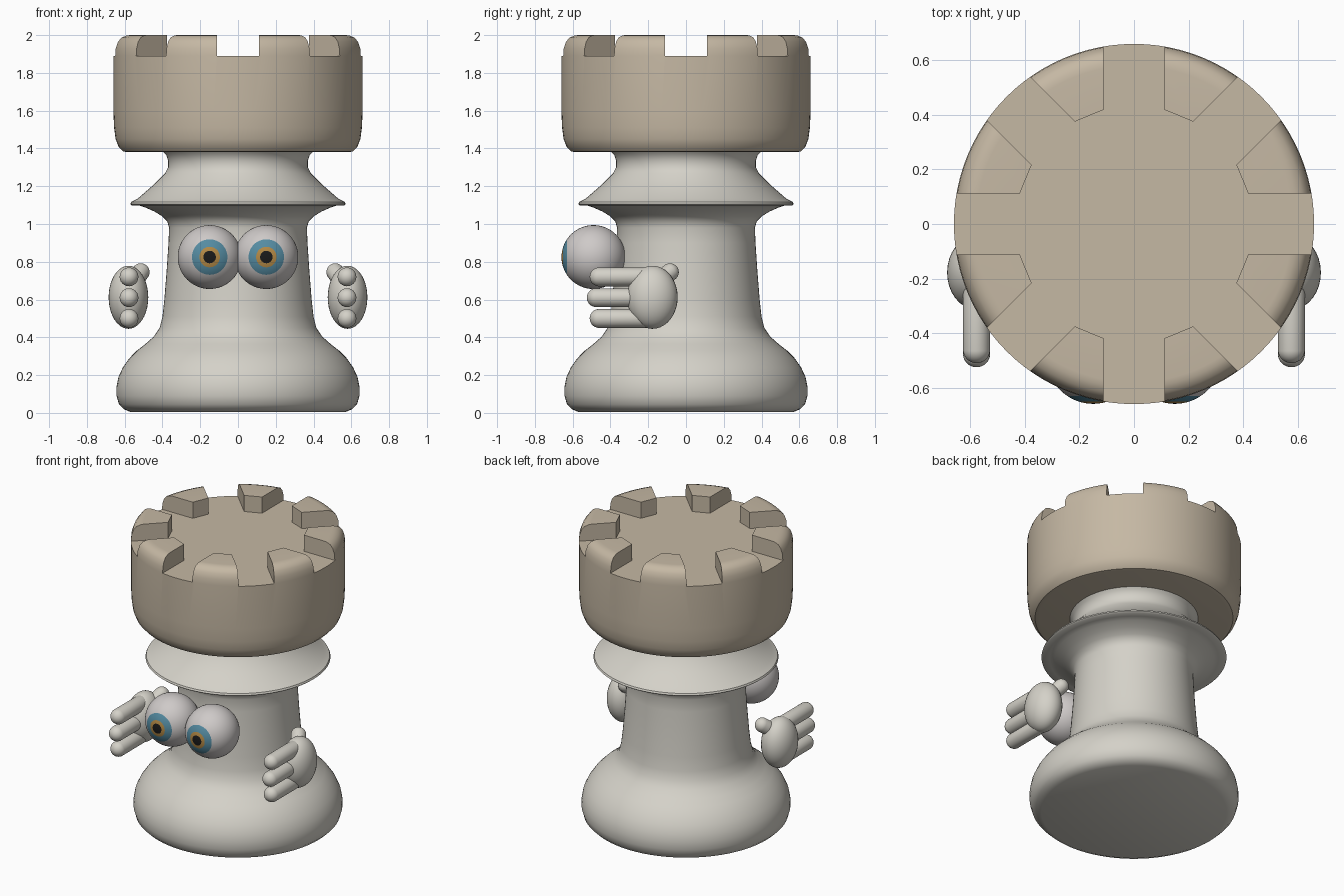
import bpy, bmesh, math
from mathutils import Vector, Matrix

if "Cube" in bpy.data.objects:
    bpy.data.objects.remove(bpy.data.objects["Cube"])


def material(name, rgb):
    m = bpy.data.materials.new(name)
    m.diffuse_color = (*rgb, 1)
    m.use_nodes = True
    m.node_tree.nodes["Principled BSDF"].inputs["Base Color"].default_value = m.diffuse_color
    return m


STONE = material("stone", (0.66, 0.64, 0.58))
TAN = material("tan_stone", (0.56, 0.48, 0.37))
WHITE = material("eye_white", (0.62, 0.59, 0.58))
BLUE = material("iris_blue", (0.09, 0.26, 0.36))
GOLD = material("iris_gold", (0.45, 0.25, 0.06))
BLACK = material("pupil_black", (0.01, 0.01, 0.01))


def finish(name, bm, mats, angle=40):
    bmesh.ops.recalc_face_normals(bm, faces=bm.faces)
    me = bpy.data.meshes.new(name)
    bm.to_mesh(me)
    bm.free()
    ob = bpy.data.objects.new(name, me)
    bpy.context.collection.objects.link(ob)
    for m in mats:
        me.materials.append(m)
    if angle:
        smooth(ob, angle)
    return ob


def smooth(ob, angle):
    bpy.ops.object.select_all(action='DESELECT')
    ob.select_set(True)
    bpy.context.view_layer.objects.active = ob
    bpy.ops.object.shade_smooth_by_angle(angle=math.radians(angle))


def lathe(name, profile, mat, steps=96, angle=40):
    # closed solid of revolution from (radius, z) points
    bm = bmesh.new()
    rings = [[bm.verts.new((r * math.cos(2 * math.pi * i / steps),
                            r * math.sin(2 * math.pi * i / steps), z))
              for i in range(steps)] for r, z in profile]
    for a, b in zip(rings, rings[1:]):
        for i in range(steps):
            j = (i + 1) % steps
            bm.faces.new((a[i], a[j], b[j], b[i]))
    bm.faces.new(rings[0])
    bm.faces.new(rings[-1])
    return finish(name, bm, [mat], angle)


def capsule(bm, p, q, r):
    # sphere whose upper half is stretched from p to q
    p, q = Vector(p), Vector(q)
    d = q - p
    vs = bmesh.ops.create_uvsphere(bm, u_segments=24, v_segments=15, radius=r)["verts"]
    for v in vs:
        if v.co.z > 0:
            v.co.z += d.length
    rot = Vector((0, 0, 1)).rotation_difference(d).to_matrix().to_4x4()
    bmesh.ops.transform(bm, matrix=Matrix.Translation(p) @ rot, verts=vs)


# body: flared base, column and collar
lathe("body", [
    (0.57, 0.005), (0.605, 0.02), (0.63, 0.045), (0.643, 0.09), (0.643, 0.14),
    (0.633, 0.19), (0.61, 0.24), (0.575, 0.29), (0.535, 0.33), (0.49, 0.365),
    (0.445, 0.405), (0.415, 0.45), (0.40, 0.51), (0.39, 0.60), (0.378, 0.75),
    (0.368, 0.90), (0.365, 0.98), (0.375, 1.015), (0.40, 1.04), (0.44, 1.065),
    (0.49, 1.087), (0.52, 1.097), (0.56, 1.097), (0.57, 1.105), (0.565, 1.117),
    (0.53, 1.135), (0.45, 1.205), (0.385, 1.27), (0.37, 1.30), (0.37, 1.335),
    (0.38, 1.365), (0.40, 1.385), (0.40, 1.42)], STONE)

# tower head
head = lathe("tower_head", [
    (0.585, 1.38), (0.61, 1.385), (0.633, 1.41), (0.648, 1.45), (0.656, 1.51),
    (0.66, 1.60), (0.66, 1.89), (0.657, 1.93), (0.645, 1.965), (0.627, 1.987),
    (0.60, 1.998), (0.58, 2.0)], TAN, angle=0)

# cutters: octagonal well and four crossing slots
cutters = []
bm = bmesh.new()
bmesh.ops.create_cone(bm, cap_ends=True, segments=8, radius1=0.465, radius2=0.465,
                      depth=0.4, matrix=Matrix.Translation((0, 0, 2.09)) @
                      Matrix.Rotation(0, 4, 'Z'))
cutters.append(finish("well_cutter", bm, [TAN], 0))
for k in range(4):
    bm = bmesh.new()
    bmesh.ops.create_cube(bm, size=1, matrix=Matrix.Rotation(k * math.pi / 4, 4, 'Z') @
                          Matrix.Translation((0, 0, 2.09)) @
                          Matrix.Diagonal((1.6, 0.224, 0.4, 1)))
    cutters.append(finish("slot_cutter", bm, [TAN], 0))
bpy.context.view_layer.objects.active = head
for c in cutters:
    mod = head.modifiers.new("cut", 'BOOLEAN')
    mod.operation = 'DIFFERENCE'
    mod.solver = 'EXACT'
    mod.object = c
    bpy.ops.object.modifier_apply(modifier=mod.name)
for c in cutters:
    bpy.data.objects.remove(c)
smooth(head, 35)

for side, s in (("left", -1), ("right", 1)):
    # eye: sphere with its pole facing forward, coloured in rings
    bm = bmesh.new()
    bmesh.ops.create_uvsphere(bm, u_segments=48, v_segments=48, radius=0.169)
    for f in bm.faces:
        a = math.degrees(f.calc_center_median().angle(Vector((0, 0, 1))))
        f.material_index = 3 if a < 11.25 else 2 if a < 18.75 else 1 if a < 33.75 else 0
    bmesh.ops.transform(bm, verts=bm.verts, matrix=Matrix.Translation((s * 0.15, -0.49, 0.825))
                        @ Matrix.Rotation(math.pi / 2, 4, 'X'))
    finish(side + "_eye", bm, [WHITE, BLUE, GOLD, BLACK], 60)

    # palm
    bm = bmesh.new()
    bmesh.ops.create_uvsphere(bm, u_segments=32, v_segments=20, radius=1, matrix=
                              Matrix.Translation((s * 0.58, -0.178, 0.612)) @
                              Matrix.Diagonal((0.105, 0.134, 0.167, 1)))
    finish(side + "_palm", bm, [STONE], 60)

    # three fingers and a thumb
    bm = bmesh.new()
    for z, tip in ((0.72, -0.46), (0.61, -0.475), (0.50, -0.46)):
        capsule(bm, (s * 0.577, -0.22, z), (s * 0.577, tip, z), 0.05)
    capsule(bm, (s * 0.555, -0.15, 0.69), (s * 0.515, -0.085, 0.745), 0.047)
    finish(side + "_fingers", bm, [STONE], 60)
